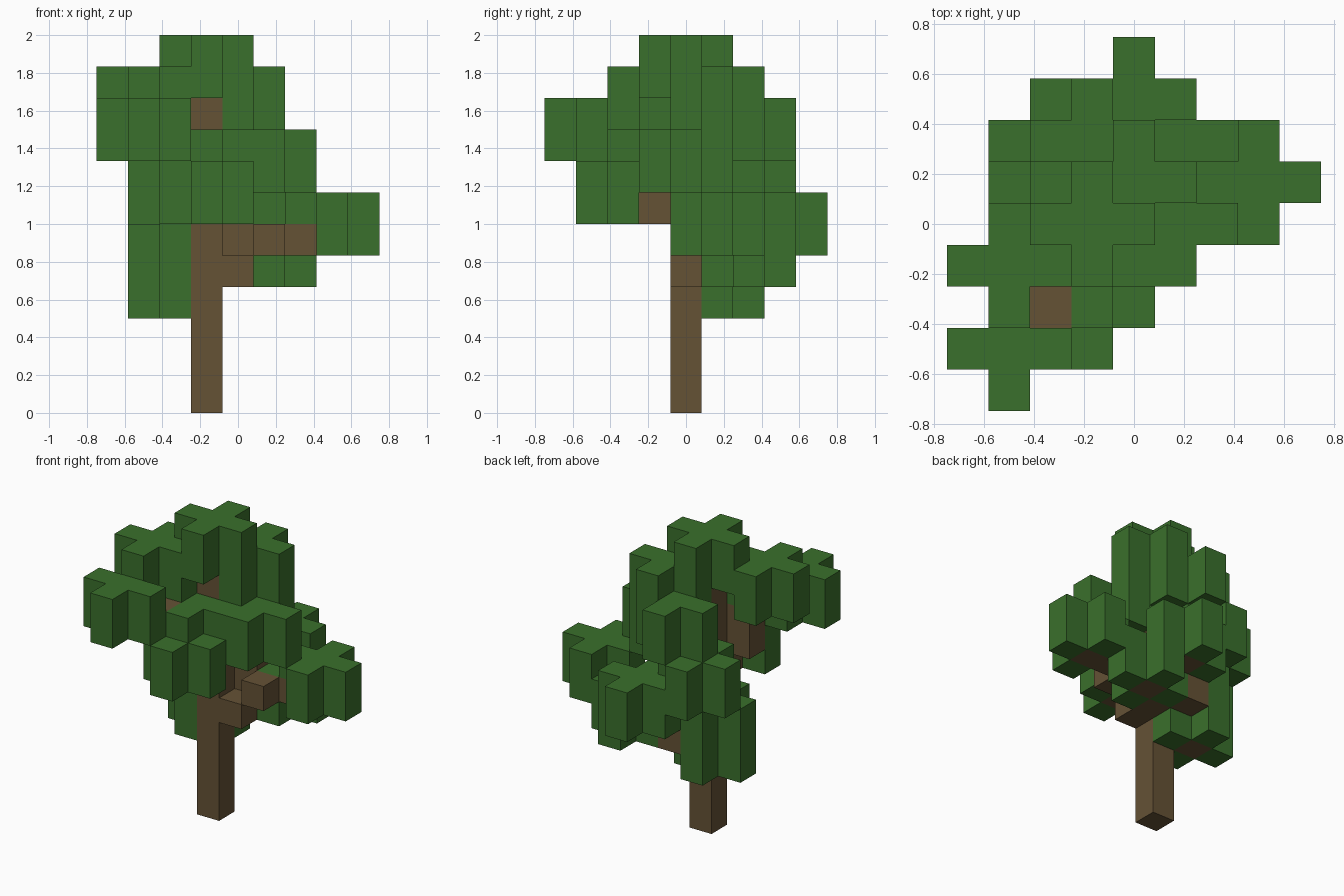
import bpy, bmesh
from mathutils import Vector

old = bpy.data.objects.get("Cube")
if old:
    bpy.data.objects.remove(old, do_unlink=True)

S = 1 / 6  # edge of one block


def make_material(name, rgb):
    m = bpy.data.materials.new(name)
    m.use_nodes = True
    m.diffuse_color = (*rgb, 1)
    m.node_tree.nodes["Principled BSDF"].inputs["Base Color"].default_value = (*rgb, 1)
    return m


bark = make_material("bark_brown", (0.130, 0.084, 0.036))
leaf = make_material("leaf_green", (0.042, 0.162, 0.025))

taken = set()
parts = []


def add_part(name, material, cells):
    """Claim the free cells for a part; earlier parts win."""
    free = set(cells) - taken
    taken.update(free)
    parts.append((name, material, free))


def clump(i, j, bottom, top):
    """Plus-shaped column of leaves around cell (i, j)."""
    arms = [(0, 0), (1, 0), (-1, 0), (0, 1), (0, -1)]
    return [(i + a, j + b, k) for a, b in arms for k in range(bottom, top)]


# Foliage clumps: centre cell, first layer, layer above the last
clumps = {
    "crown": (3, 4, 10, 12),
    "upper_back": (4, 5, 9, 11),
    "upper_side": (1, 3, 9, 11),
    "front_corner": (1, 1, 8, 10),
    "back_middle": (3, 6, 8, 10),
    "back_side": (2, 6, 6, 8),
    "middle": (5, 4, 7, 9),
    "front": (3, 2, 6, 8),
    "far_left": (7, 5, 5, 7),
    "back": (4, 7, 5, 7),
    "back_left": (5, 6, 4, 6),
    "low": (2, 5, 3, 6),
}

# Trunk and branches
add_part("trunk", bark, [(3, 4, k) for k in range(10)])
add_part("left_branch", bark, [(4, 4, 4), (5, 4, 5), (6, 5, 5)])
add_part("back_branch", bark, [(4, 5, 4), (4, 5, 5), (4, 5, 6), (3, 6, 4)])
add_part("front_branch", bark, [(3, 3, 6), (2, 3, 7), (2, 3, 8), (2, 2, 8)])
add_part("branch_tips", bark, [(i, j, b) for i, j, b, t in clumps.values()
                               if (i, j) != (3, 4)])

# Leaves
for label, spec in clumps.items():
    add_part(label + "_leaves", leaf, clump(*spec))
add_part("inner_leaves", leaf, [(3, 2, 8), (3, 3, 7), (3, 3, 8), (4, 3, 7), (4, 3, 8)])


def build(name, material, cells):
    """Mesh the outer faces of a part's cells."""
    bm = bmesh.new()
    for cell in cells:
        c = Vector(cell) + Vector((0.5, 0.5, 0.5))
        for axis in range(3):
            for sign in (1, -1):
                n = Vector((0, 0, 0))
                n[axis] = sign
                if tuple(int(v) for v in Vector(cell) + n) in taken:
                    continue
                u = Vector((0, 0, 0))
                u[(axis + 1) % 3] = 0.5
                w = n.cross(u)
                ring = [u + w, w - u, -u - w, u - w]
                pts = [c + n / 2 + r for r in ring]
                verts = [bm.verts.new((p - Vector((4.5, 4.5, 0))) * S) for p in pts]
                bm.faces.new(verts)
    bmesh.ops.remove_doubles(bm, verts=bm.verts, dist=0.001)
    bmesh.ops.dissolve_limit(bm, angle_limit=0.01, verts=bm.verts, edges=bm.edges)
    mesh = bpy.data.meshes.new(name)
    bm.to_mesh(mesh)
    bm.free()
    mesh.materials.append(material)
    bpy.context.collection.objects.link(bpy.data.objects.new(name, mesh))


for part in parts:
    build(*part)
